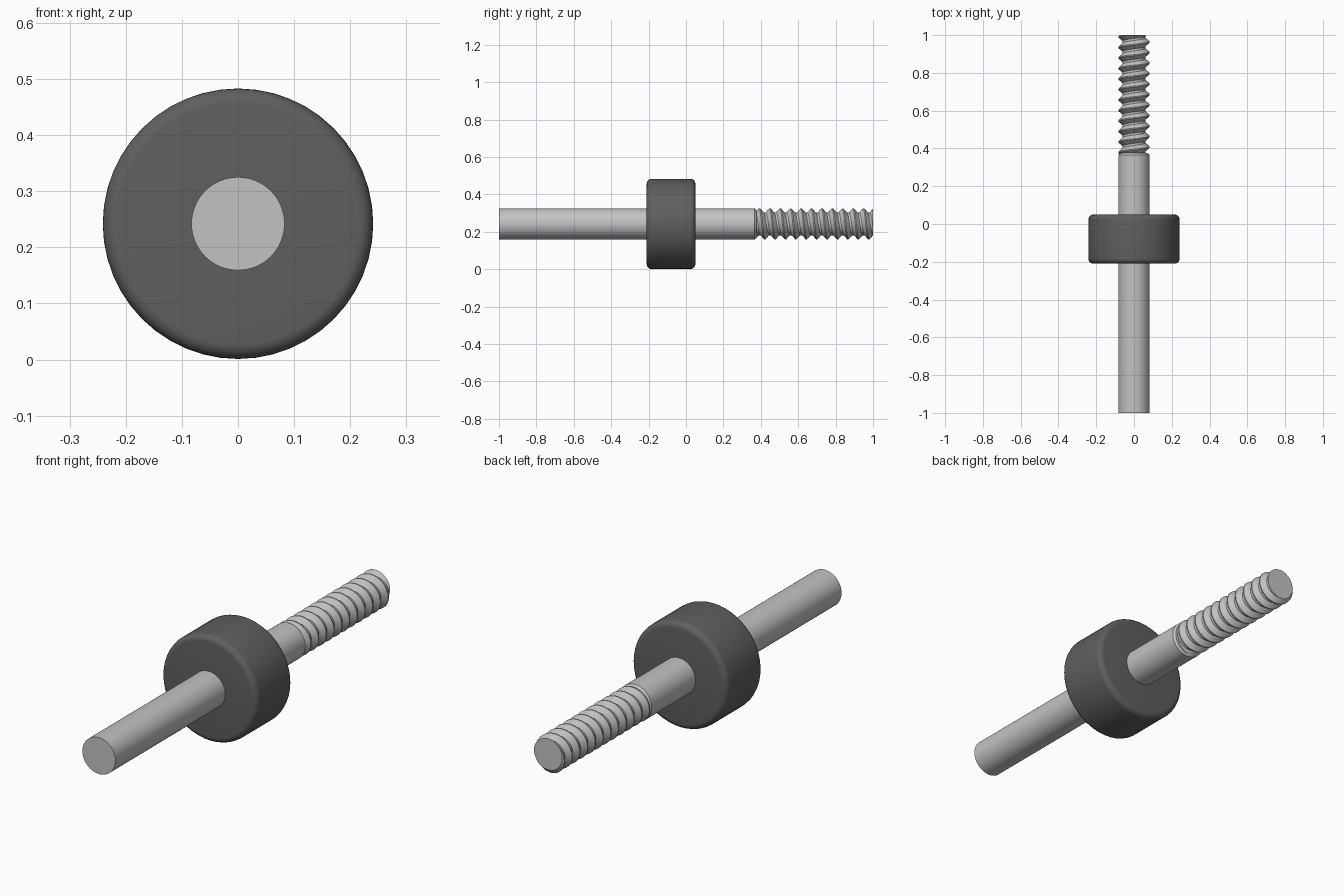
import bpy, bmesh, math
from mathutils import Vector

cube = bpy.data.objects.get("Cube")
if cube:
    bpy.data.objects.remove(cube, do_unlink=True)

AXIS_Z = 0.242
ROD_R, ROOT_R = 0.083, 0.061
THREAD_START, THREAD_END, PITCH = 0.36, 1.0, 0.0556


def material(name, value, rough):
    m = bpy.data.materials.new(name)
    m.use_nodes = True
    m.diffuse_color = (*value, 1)
    bsdf = m.node_tree.nodes["Principled BSDF"]
    bsdf.inputs["Base Color"].default_value = (*value, 1)
    bsdf.inputs["Roughness"].default_value = rough
    return m


steel = material("light steel", (0.54, 0.545, 0.55), 0.5)
rubber = material("dark rubber", (0.115, 0.115, 0.118), 0.7)


def finish(name, bm, mat, angle=35):
    bmesh.ops.recalc_face_normals(bm, faces=bm.faces)
    mesh = bpy.data.meshes.new(name)
    bm.to_mesh(mesh)
    bm.free()
    mesh.materials.append(mat)
    ob = bpy.data.objects.new(name, mesh)
    ob.location.z = AXIS_Z
    bpy.context.collection.objects.link(ob)
    bpy.ops.object.select_all(action='DESELECT')
    ob.select_set(True)
    bpy.context.view_layer.objects.active = ob
    bpy.ops.object.shade_smooth_by_angle(angle=math.radians(angle))
    return ob


def lathe(name, profile, mat, sides):
    """Capped solid of revolution about y from (radius, y) pairs."""
    bm = bmesh.new()
    rings = [[bm.verts.new((r * math.sin(math.tau * i / sides), y,
                            r * math.cos(math.tau * i / sides)))
              for i in range(sides)] for r, y in profile]
    for a, b in zip(rings, rings[1:]):
        for i in range(sides):
            k = (i + 1) % sides
            bm.faces.new((a[i], a[k], b[k], b[i]))
    bm.faces.new(rings[0])
    bm.faces.new(rings[-1])
    return finish(name, bm, mat)


# Smooth shaft with a small chamfer where the thread begins
lathe("shaft", [(ROD_R, -1), (ROD_R, 0.366), (0.074, 0.376)], steel, 64)

# Thick collar with rounded rims
R, Y0, Y1, F, STEPS = 0.241, -0.21, 0.05, 0.026, 6
rim = [(R - F + F * math.sin(t), F - F * math.cos(t))
       for t in (math.pi / 2 * i / STEPS for i in range(STEPS + 1))]
lathe("collar", [(r, Y0 + d) for r, d in rim] + [(r, Y1 - d) for r, d in reversed(rim)],
      rubber, 48)

# Helical thread: a sloped profile swept around the axis, trimmed flat at both ends
SIDES = 48
shape = [(0, ROOT_R), (0.2, ROOT_R), (0.55, ROD_R), (0.65, ROD_R)]
turns = math.ceil((THREAD_END - THREAD_START) / PITCH) + 3
rows = [(THREAD_START + PITCH * (t - 2 + f), r) for t in range(turns) for f, r in shape]
bm = bmesh.new()
columns = []
for i in range(SIDES + 1):
    a = math.tau * i / SIDES
    columns.append([bm.verts.new((r * math.sin(a), y + PITCH * i / SIDES, r * math.cos(a)))
                    for y, r in rows])
for a, b in zip(columns, columns[1:]):
    for j in range(len(rows) - 1):
        bm.faces.new((a[j], b[j], b[j + 1], a[j + 1]))
bmesh.ops.remove_doubles(bm, verts=bm.verts, dist=1e-5)
for y, n in ((THREAD_START, -1), (THREAD_END, 1)):
    geom = bm.verts[:] + bm.edges[:] + bm.faces[:]
    bmesh.ops.bisect_plane(bm, geom=geom, plane_co=Vector((0, y, 0)),
                           plane_no=Vector((0, n, 0)), clear_outer=True)
bmesh.ops.holes_fill(bm, edges=[e for e in bm.edges if e.is_boundary], sides=0)
finish("thread", bm, steel, 30)
